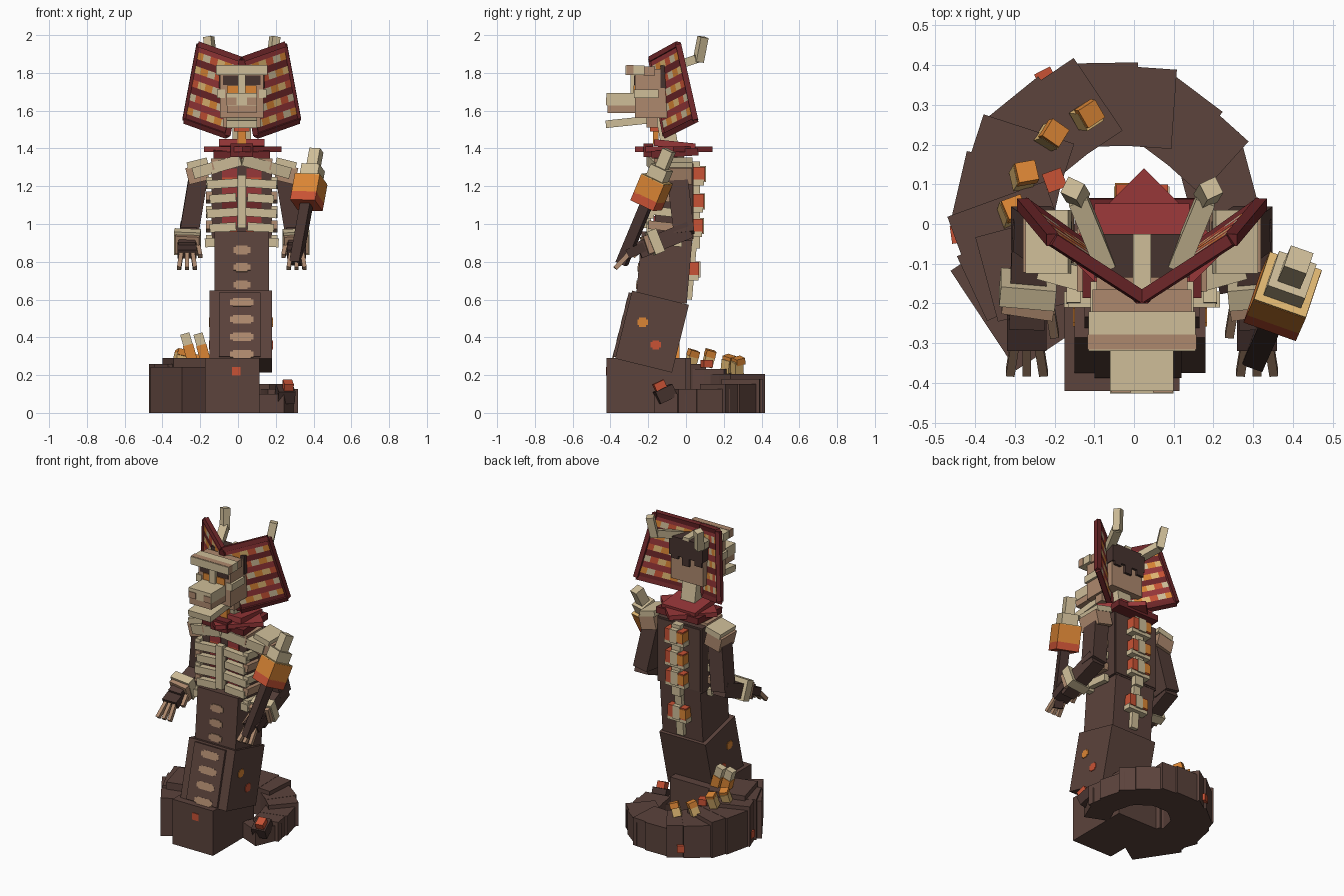
import bpy, bmesh
from math import radians, cos, sin
from mathutils import Vector, Matrix, Euler

cube = bpy.data.objects.get("Cube")
if cube:
    bpy.data.objects.remove(cube)

CX = 0.02  # centre line of the upper body


def material(name, r, g, b):
    m = bpy.data.materials.new(name)
    m.use_nodes = True
    m.diffuse_color = (r, g, b, 1)
    m.node_tree.nodes["Principled BSDF"].inputs["Base Color"].default_value = (r, g, b, 1)
    return m


BROWN = material("brown hide", 0.106, 0.056, 0.045)
DUSKY = material("dusky hide", 0.086, 0.046, 0.038)
DARK = material("dark hide", 0.062, 0.033, 0.028)
BONE = material("pale bone", 0.62, 0.51, 0.315)
TAN = material("tan bone", 0.42, 0.25, 0.155)
GOLD = material("light gold", 0.75, 0.48, 0.17)
ORANGE = material("orange", 0.70, 0.235, 0.035)
EMBER = material("ember red", 0.58, 0.085, 0.035)
CRIMSON = material("crimson cloth", 0.31, 0.038, 0.04)
MAROON = material("maroon cloth", 0.155, 0.02, 0.022)


def mesh_object(name, bm, *mats):
    me = bpy.data.meshes.new(name)
    bm.to_mesh(me)
    bm.free()
    for m in mats:
        me.materials.append(m)
    ob = bpy.data.objects.new(name, me)
    bpy.context.scene.collection.objects.link(ob)
    return ob


def block(name, mat, matrix, size):
    bm = bmesh.new()
    bmesh.ops.create_cube(bm, size=1, matrix=matrix @ Matrix.Diagonal((*size, 1)))
    return mesh_object(name, bm, mat)


def box(name, mat, at, size, rot=(0, 0, 0)):
    turn = Euler([radians(a) for a in rot]).to_matrix().to_4x4()
    return block(name, mat, Matrix.Translation(at) @ turn, size)


def beam(name, mat, a, b, w, d, side=(1, 0, 0)):
    a, b = Vector(a), Vector(b)
    z = (b - a).normalized()
    hint = Vector((0, 1, 0)) if abs(z.x) > 0.8 else Vector(side)
    x = (hint - z * hint.dot(z)).normalized()
    frame = Matrix((x, z.cross(x), z)).transposed().to_4x4()
    return block(name, mat, Matrix.Translation((a + b) / 2) @ frame, (w, d, (b - a).length))


# Coiled tail, tapering from the front block round to the tip
def coil(angle, radius, z):
    return (-0.05 + radius * cos(radians(angle)), 0.03 + radius * sin(radians(angle)), z)


box("tail_front_block", BROWN, (-0.03, -0.21, 0.145), (0.29, 0.42, 0.29))
box("tail_shoulder_block", BROWN, (-0.275, -0.174, 0.122), (0.25, 0.3, 0.244), (0, 0, 33.5))
box("tail_upper_block", BROWN, (-0.26, -0.11, 0.145), (0.23, 0.22, 0.29), (0, 0, 15))
STEPS = 13
for i in range(STEPS):
    t = i / (STEPS - 1)
    angle = -150 - 228 * t
    width, height = 0.27 - 0.12 * t, 0.26 - 0.16 * t + 0.012 * (i % 2)
    box("tail_segment", BROWN, coil(angle, 0.272, height / 2), (width, 0.18, height),
        (0, 0, angle + (9 if i % 2 else -5)))
box("tail_tip", DARK, (0.25, -0.11, 0.1), (0.09, 0.1, 0.07), (25, 0, 10))
box("tail_ember", EMBER, (0.265, -0.14, 0.145), (0.05, 0.06, 0.04), (25, 0, 10))
for angle, radius, mat in ((-172, 0.4, EMBER), (-243, 0.385, EMBER)):
    box("coil_spot", mat, coil(angle, radius, 0.06), (0.03, 0.045, 0.045), (0, 0, angle))

# Crystals along the coil
for x, y, z, lean in ((-0.31, 0.03, 0.28, 20), (-0.28, 0.12, 0.28, 10),
                      (-0.21, 0.22, 0.25, -35), (-0.12, 0.27, 0.24, -60)):
    box("crystal_base", GOLD, (x, y, z), (0.05, 0.05, 0.07), (-15, 12, lean))
    box("crystal_cap", ORANGE, (x + 0.008, y + 0.008, z + 0.035), (0.052, 0.052, 0.035), (-15, 12, lean))
for x in (-0.24, -0.17):
    beam("tall_crystal", ORANGE, (x, -0.06, 0.27), (x - 0.025, -0.06, 0.36), 0.055, 0.05)
    beam("tall_crystal_tip", BONE, (x - 0.022, -0.06, 0.35), (x - 0.042, -0.06, 0.42), 0.05, 0.045)
box("coil_ember", EMBER, (-0.2, 0.11, 0.26), (0.05, 0.05, 0.04), (0, 0, 20))

# Serpent trunk in two leaning blocks
box("lower_trunk", BROWN, (CX - 0.005, -0.18, 0.43), (0.33, 0.31, 0.37), (-14, 0, 0))
box("lower_belly_plate", BROWN, (CX - 0.01, -0.19, 0.43), (0.22, 0.32, 0.35), (-14, 0, 0))
box("upper_trunk", BROWN, (CX, -0.115, 0.77), (0.29, 0.27, 0.36), (-5, 0, 0))
for i in range(7):
    z = 0.31 + 0.092 * i
    upper = i > 3
    y = -0.252 + (z - 0.77) * 0.087 if upper else -0.352 + (z - 0.43) * 0.25
    w = 0.09 if upper else 0.125
    for dw, dh in ((0, 0.03), (-0.03, 0.046)):
        box("belly_scute", TAN, (CX, y, z), (w + dw, 0.008, dh), (-5 if upper else -14, 0, 0))

# Glowing spots on the hide
for s in (1, -1):
    for y, z, mat in ((-0.23, 0.48, ORANGE), (-0.16, 0.36, EMBER)):
        for w, h in ((0.055, 0.03), (0.035, 0.048)):
            box("side_spot", mat, (CX - 0.005 + s * 0.166, y, z), (0.006, w, h))
box("front_spot", EMBER, (-0.01, -0.421, 0.22), (0.045, 0.006, 0.045))

# Torso, ribs and breastbone
box("torso", DUSKY, (CX, -0.065, 1.12), (0.32, 0.2, 0.42))
box("torso_back", BROWN, (CX, 0.025, 1.12), (0.3, 0.03, 0.4))
for s in (1, -1):
    for z, mat in ((0.943, EMBER), (1.018, CRIMSON), (1.093, MAROON),
                   (1.168, CRIMSON), (1.222, EMBER), (1.27, CRIMSON)):
        box("chest_ember", mat, (CX + s * 0.065, -0.168, z), (0.08, 0.008, 0.05))
    for i in range(5):
        z = 0.905 + i * 0.077
        box("front_rib", BONE, (CX + s * (0.1 + 0.01 * (i == 0)), -0.19, z),
            (0.17 - 0.03 * (i % 2), 0.04, 0.046), (0, s * 4, 0))
        box("side_rib", TAN if i % 2 else BONE, (CX + s * 0.172, -0.11, z + 0.005), (0.035, 0.18, 0.045), (-6, 0, 0))
    beam("collarbone", BONE, (CX, -0.18, 1.34), (CX + s * 0.25, -0.11, 1.27), 0.06, 0.06)
    box("upper_chest", TAN, (CX + s * 0.08, -0.09, 1.33), (0.16, 0.16, 0.06), (0, s * 10, 0))
box("breastbone", BONE, (CX, -0.205, 1.12), (0.045, 0.04, 0.28))

# Spine with glowing vertebrae
box("spine_upper", BONE, (CX, 0.055, 1.1), (0.06, 0.04, 0.46))
box("spine_lower", BONE, (CX, 0.025, 0.75), (0.05, 0.04, 0.3), (-5, 0, 0))
for y, z in ((0.04, 0.76), (0.06, 0.99), (0.065, 1.12), (0.07, 1.265)):
    box("vertebra_glow", EMBER, (CX, y, z), (0.13, 0.06, 0.075))
    box("vertebra_side", ORANGE, (CX - 0.045, y, z), (0.045, 0.066, 0.06))
    box("vertebra_ridge", BONE, (CX, y + 0.003, z), (0.05, 0.066, 0.085))
    box("vertebra_wing", BONE, (CX, y - 0.005, z - 0.045), (0.14, 0.06, 0.03))

# Arms, hands and fingers
for s in (1, -1):
    def at(dx, y, z):
        return (CX + s * dx, y, z)
    box("shoulder_pad", BONE, at(0.235, -0.045, 1.322), (0.11, 0.16, 0.035), (0, s * 14, 0))
    box("shoulder_band", TAN, at(0.235, -0.045, 1.265), (0.11, 0.155, 0.09), (0, s * 14, 0))
    beam("upper_arm", DUSKY, at(0.225, -0.05, 1.28), at(0.28, -0.01, 0.95), 0.1, 0.11)
    beam("forearm", DUSKY, at(0.28, 0.02, 0.97), at(0.29, -0.25, 0.86), 0.09, 0.09)
    beam("bracer", BONE, at(0.285, -0.14, 0.915), at(0.29, -0.19, 0.895), 0.14, 0.13)
    beam("bracer_edge", TAN, at(0.285, -0.19, 0.895), at(0.29, -0.22, 0.885), 0.13, 0.1)
    beam("hand", DARK, at(0.29, -0.22, 0.88), at(0.29, -0.31, 0.84), 0.1, 0.05)
    for k in (-1, 0, 1):
        beam("finger", TAN, at(0.29 + 0.03 * k, -0.3, 0.845), at(0.29 + 0.042 * k, -0.375, 0.765), 0.022, 0.025)
    beam("thumb", TAN, at(0.23, -0.22, 0.88), at(0.22, -0.28, 0.83), 0.022, 0.025)

# Torch held in the left hand
foot = Vector((0.305, -0.34, 0.79))
axis = Vector((0.11, 0.25, 0.6)).normalized()
for name, mat, lo, hi, w in (("torch_shaft", DARK, 0, 0.36, 0.055),
                             ("torch_ember", EMBER, 0.34, 0.39, 0.14),
                             ("torch_fire", ORANGE, 0.385, 0.49, 0.14),
                             ("torch_rim", GOLD, 0.488, 0.495, 0.138),
                             ("torch_flame", BONE, 0.49, 0.56, 0.1),
                             ("torch_flame_tip", BONE, 0.55, 0.66, 0.06)):
    beam(name, mat, foot + axis * lo, foot + axis * hi, w, w, (0.95, -0.32, 0))

# Scarf and neck
box("scarf_square", CRIMSON, (CX + 0.005, -0.065, 1.395), (0.29, 0.29, 0.03), (0, 0, 45))
box("scarf_collar", MAROON, (CX, -0.06, 1.375), (0.3, 0.25, 0.04), (4, 0, 0))
box("scarf_wrap", CRIMSON, (CX, -0.06, 1.42), (0.24, 0.22, 0.035), (-6, 0, 0))
box("scarf_knot", MAROON, (CX, -0.2, 1.39), (0.12, 0.05, 0.07))
box("neck", BONE, (CX, -0.1, 1.49), (0.1, 0.09, 0.16), (10, 0, 0))
box("neck_glow", ORANGE, (CX, -0.16, 1.46), (0.045, 0.03, 0.08))
box("throat", EMBER, (CX, -0.16, 1.52), (0.08, 0.06, 0.06))

# Skull
box("skull", TAN, (CX, -0.155, 1.69), (0.23, 0.23, 0.26))
box("skull_cap", DARK, (CX, -0.08, 1.78), (0.24, 0.11, 0.12))
for dx, drop in ((-0.09, 0.03), (0, 0.05), (0.08, 0.02)):
    box("cap_fringe", DARK, (CX + dx, -0.035, 1.72 - drop / 2), (0.05, 0.02, drop))
box("crown_ridge", BONE, (CX, -0.1, 1.845), (0.045, 0.15, 0.02))
box("brow", BONE, (CX, -0.27, 1.815), (0.27, 0.1, 0.05))
box("brow_edge", TAN, (CX, -0.297, 1.817), (0.274, 0.038, 0.05))
box("brow_back", TAN, (CX, -0.195, 1.81), (0.25, 0.06, 0.05))
box("snout", BONE, (CX, -0.32, 1.66), (0.16, 0.2, 0.065))
box("upper_teeth", TAN, (CX, -0.31, 1.61), (0.156, 0.21, 0.045))
box("nose_bridge", BONE, (CX, -0.275, 1.73), (0.04, 0.04, 0.14))
box("lower_jaw", BONE, (CX, -0.31, 1.54), (0.16, 0.23, 0.04), (6, 0, 0))
for s in (1, -1):
    box("snout_side", TAN, (CX + s * 0.053, -0.421, 1.65), (0.05, 0.006, 0.04))
    box("eye_socket", DARK, (CX + s * 0.06, -0.271, 1.76), (0.08, 0.006, 0.05))
    box("eye", ORANGE, (CX + s * 0.047, -0.275, 1.712), (0.06, 0.008, 0.045))
    box("cheek", BONE, (CX + s * 0.11, -0.21, 1.69), (0.04, 0.13, 0.045))
    box("jaw_hinge", TAN, (CX + s * 0.08, -0.18, 1.56), (0.04, 0.06, 0.1))

# Striped headdress: one flared panel on each side, with rims
STRIPES = (BONE, ORANGE, GOLD, EMBER, CRIMSON, MAROON)
ROWS, COLS = 11, 6
for s in (1, -1):
    corners = [Vector((CX + s * x, y, z)) for x, y, z in
               ((0.0, -0.185, 1.87), (0.225, -0.04, 1.95), (0.3, 0.05, 1.55), (0.075, -0.11, 1.47))]
    ti, to, bo, bi = corners
    bm = bmesh.new()
    grid = [[bm.verts.new(ti.lerp(to, c / COLS).lerp(bi.lerp(bo, c / COLS), r / ROWS))
             for c in range(COLS + 1)] for r in range(ROWS + 1)]
    for r in range(ROWS):
        for c in range(COLS):
            quad = [grid[r][c], grid[r][c + 1], grid[r + 1][c + 1], grid[r + 1][c]]
            face = bm.faces.new(quad if s > 0 else quad[::-1])
            face.material_index = (c + r // 2) % 4 if r % 2 else 4 + r // 2 % 2
    panel = mesh_object("headdress_panel", bm, *STRIPES)
    thick = panel.modifiers.new("thickness", "SOLIDIFY")
    thick.thickness, thick.offset = 0.022, 0
    for k in range(4):
        beam("headdress_rim", MAROON, corners[k], corners[(k + 1) % 4], 0.03, 0.03)
    # Horns behind the headdress
    elbow = (CX + s * 0.16, 0.06, 1.875)
    beam("horn_root", BONE, (CX + s * 0.09, -0.11, 1.82), elbow, 0.05, 0.045)
    beam("horn_tip", BONE, (CX + s * 0.16, 0.065, 1.86), (CX + s * 0.175, 0.09, 1.99), 0.045, 0.045,
         (0.9, s * 0.45, 0))
